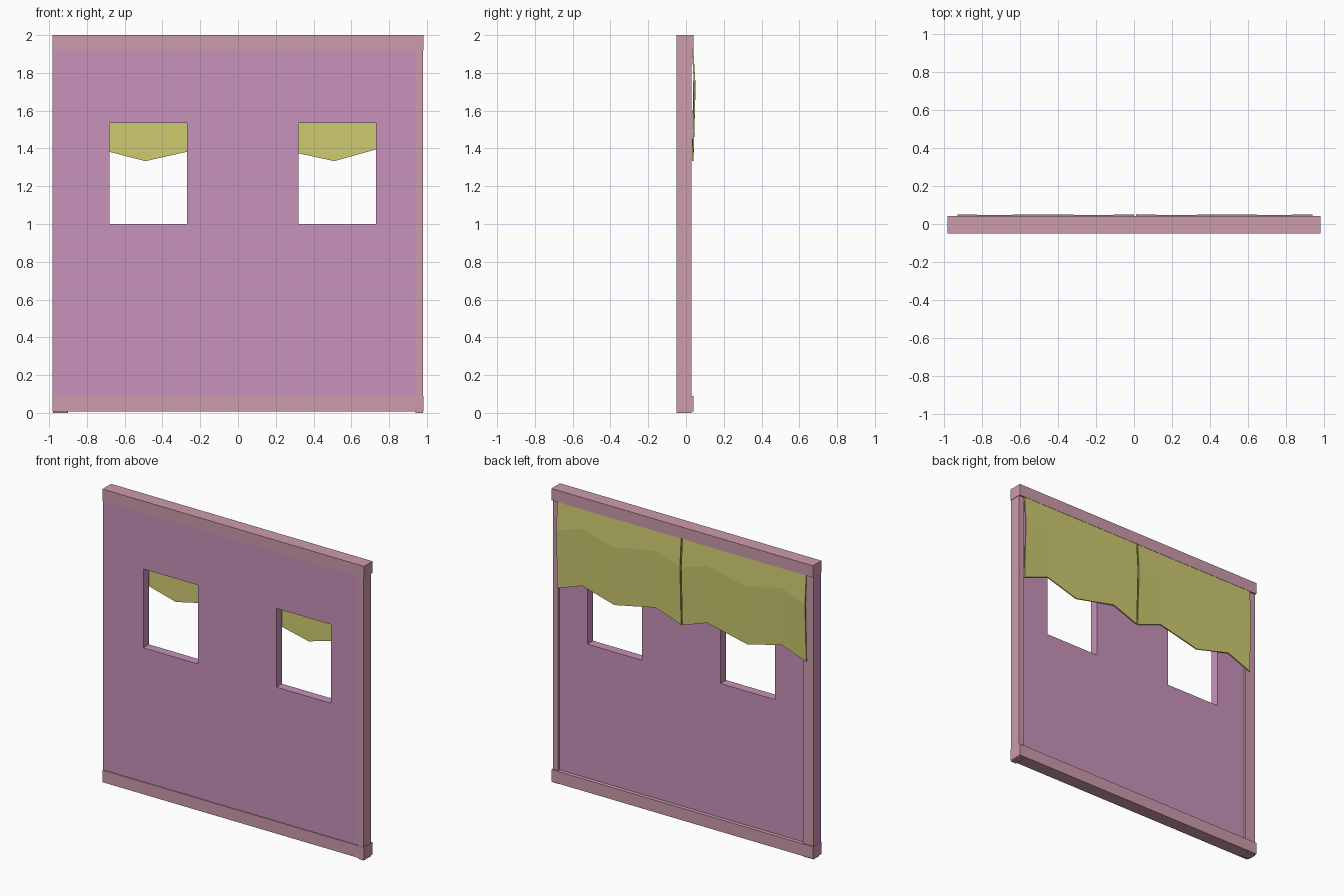
import bpy, bmesh

if "Cube" in bpy.data.objects:
    bpy.data.objects.remove(bpy.data.objects["Cube"])


def material(name, rgb):
    m = bpy.data.materials.new(name)
    m.diffuse_color = (*rgb, 1)
    m.use_nodes = True
    m.node_tree.nodes["Principled BSDF"].inputs["Base Color"].default_value = m.diffuse_color
    return m


PINK = material("dusty pink", (0.61, 0.33, 0.41))
MAUVE = material("mauve", (0.58, 0.29, 0.49))
OLIVE = material("olive yellow", (0.61, 0.59, 0.16))


def add_object(name, bm, mat):
    bmesh.ops.recalc_face_normals(bm, faces=bm.faces)
    me = bpy.data.meshes.new(name)
    bm.to_mesh(me)
    bm.free()
    me.materials.append(mat)
    ob = bpy.data.objects.new(name, me)
    bpy.context.collection.objects.link(ob)
    return ob


def box(name, lo, hi, mat):
    bm = bmesh.new()
    bmesh.ops.create_cube(bm, size=1)
    for v in bm.verts:
        v.co = [(a + b) / 2 + c * (b - a) for a, b, c in zip(lo, hi, v.co)]
    return add_object(name, bm, mat)


def thick_sheet(name, rows, skip, depth, mat):
    """Sheet from rows of points, pushed back along y into a closed solid."""
    bm = bmesh.new()
    vs = [[bm.verts.new(p) for p in row] for row in rows]
    for j in range(len(rows) - 1):
        for i in range(len(rows[0]) - 1):
            if (i, j) not in skip:
                bm.faces.new((vs[j][i], vs[j][i + 1], vs[j + 1][i + 1], vs[j + 1][i]))
    front = list(bm.faces)
    res = bmesh.ops.extrude_face_region(bm, geom=front, use_keep_orig=True)
    for g in res["geom"]:
        if isinstance(g, bmesh.types.BMVert):
            g.co.y += depth
    bm.verts.ensure_lookup_table()
    return add_object(name, bm, mat)


# Rails and posts
box("top_rail", (-0.983, -0.051, 1.92), (0.983, 0.041, 2.0), PINK)
box("bottom_rail", (-0.983, -0.051, 0.008), (0.983, 0.041, 0.09), PINK)
box("left_post", (-0.98, -0.03, 0), (-0.90, 0.03, 1.95), PINK)
box("right_post", (0.94, -0.05, 0), (0.98, 0.03, 1.95), PINK)

# Wall panel with two window openings
xs = [-0.982, -0.68, -0.27, 0.32, 0.73, 0.945]
zs = [0.03, 1.0, 1.535, 1.96]
thick_sheet("wall_panel", [[(x, -0.045, z) for x in xs] for z in zs],
            {(1, 1), (3, 1)}, 0.06, MAUVE)

# Two scalloped cloth valances hanging on the back
for side, cx in (("left", [-0.93, -0.75, -0.49, -0.19, 0.0]),
                 ("right", [0.01, 0.20, 0.51, 0.75, 0.94])):
    wave = [0, 1, 0, 1, 0]
    rows = [[(x, 0.031, 1.922) for x in cx],
            [(x, 0.043 - 0.004 * w, 1.73 + 0.06 * w) for x, w in zip(cx, wave)],
            [(x, 0.031 + 0.003 * w, 1.333 + 0.067 * w) for x, w in zip(cx, wave)]]
    thick_sheet(side + "_valance", rows, set(), 0.008, OLIVE)
